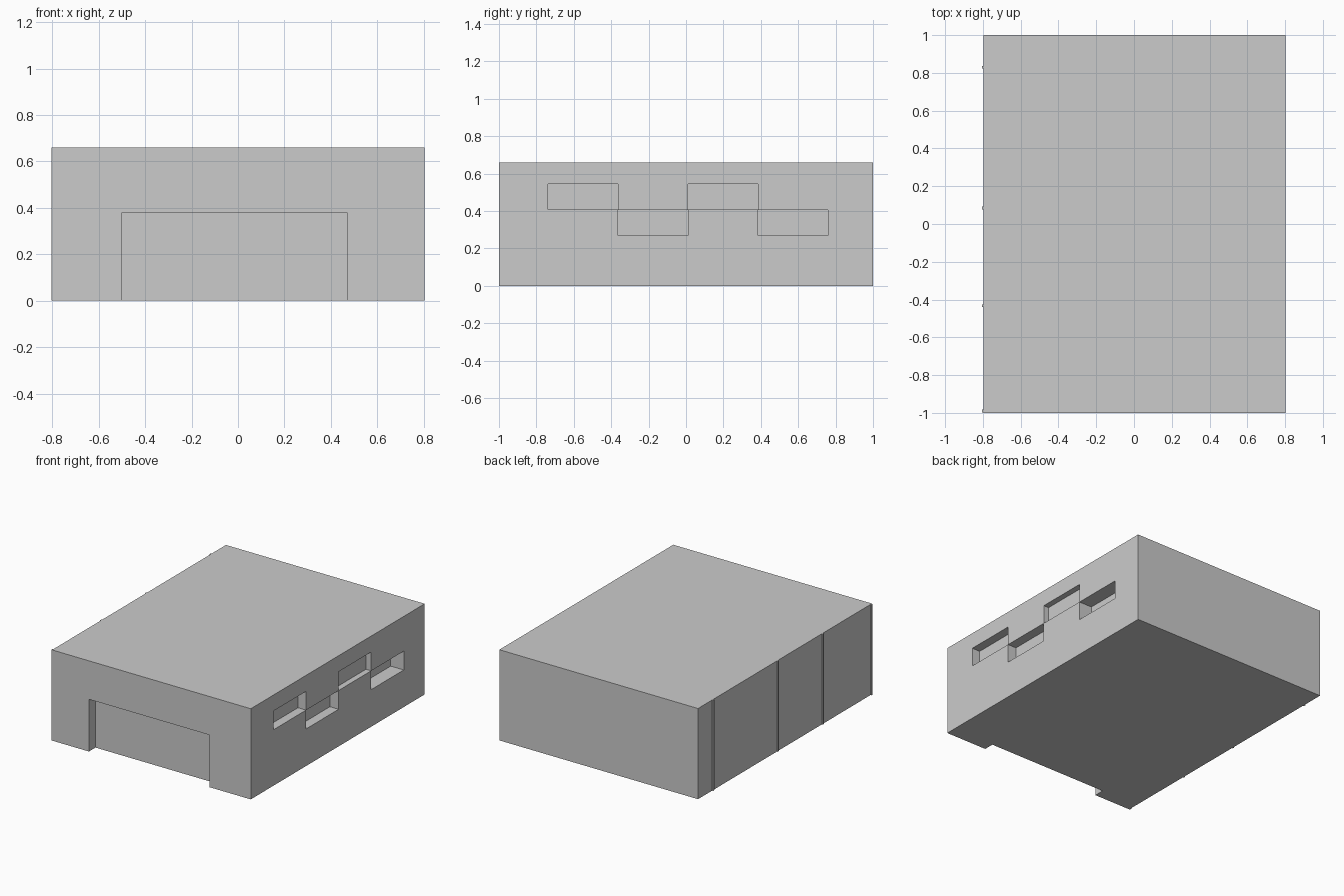
import bpy

if "Cube" in bpy.data.objects:
    bpy.data.objects.remove(bpy.data.objects["Cube"])

H = 0.66
LEFT, RIGHT = -0.797, 0.803


def box(name, lo, hi):
    """Axis-aligned box between two corners."""
    centre = [(a + b) / 2 for a, b in zip(lo, hi)]
    size = [b - a for a, b in zip(lo, hi)]
    bpy.ops.mesh.primitive_cube_add(size=1, location=centre)
    ob = bpy.context.object
    ob.name = name
    ob.scale = size
    bpy.ops.object.transform_apply(location=False, rotation=False, scale=True)
    return ob


def cut(target, lo, hi):
    """Carve a box-shaped recess and discard the cutter."""
    cutter = box("cutter", lo, hi)
    cutter.hide_render = True
    mod = target.modifiers.new("recess", 'BOOLEAN')
    mod.operation = 'DIFFERENCE'
    mod.solver = 'EXACT'
    mod.object = cutter
    bpy.context.view_layer.objects.active = target
    bpy.ops.object.modifier_apply(modifier=mod.name)
    bpy.data.objects.remove(cutter, do_unlink=True)


# Main building block
body = box("building_body", (LEFT, -1, 0), (RIGHT, 1, H))

# Wide front doorway recess, open at the floor
cut(body, (-0.5, -1.1, -0.1), (0.47, -0.925, 0.38))

# Staggered window recesses on the right side, each with its own depth
for i, depth in enumerate((0.065, 0.07, 0.042, 0.105)):
    y = -0.738 + i * 0.3745
    z = 0.27 if i % 2 else 0.407
    cut(body, (RIGHT - depth, y, z), (RIGHT + 0.1, y + 0.374, z + 0.1365))

# Thin vertical strips on the left side
for i, y in enumerate((-0.99, -0.432, 0.085, 0.83)):
    box(f"wall_strip_{i + 1}", (-0.804, y - 0.007, 0), (LEFT + 0.004, y + 0.007, H))
